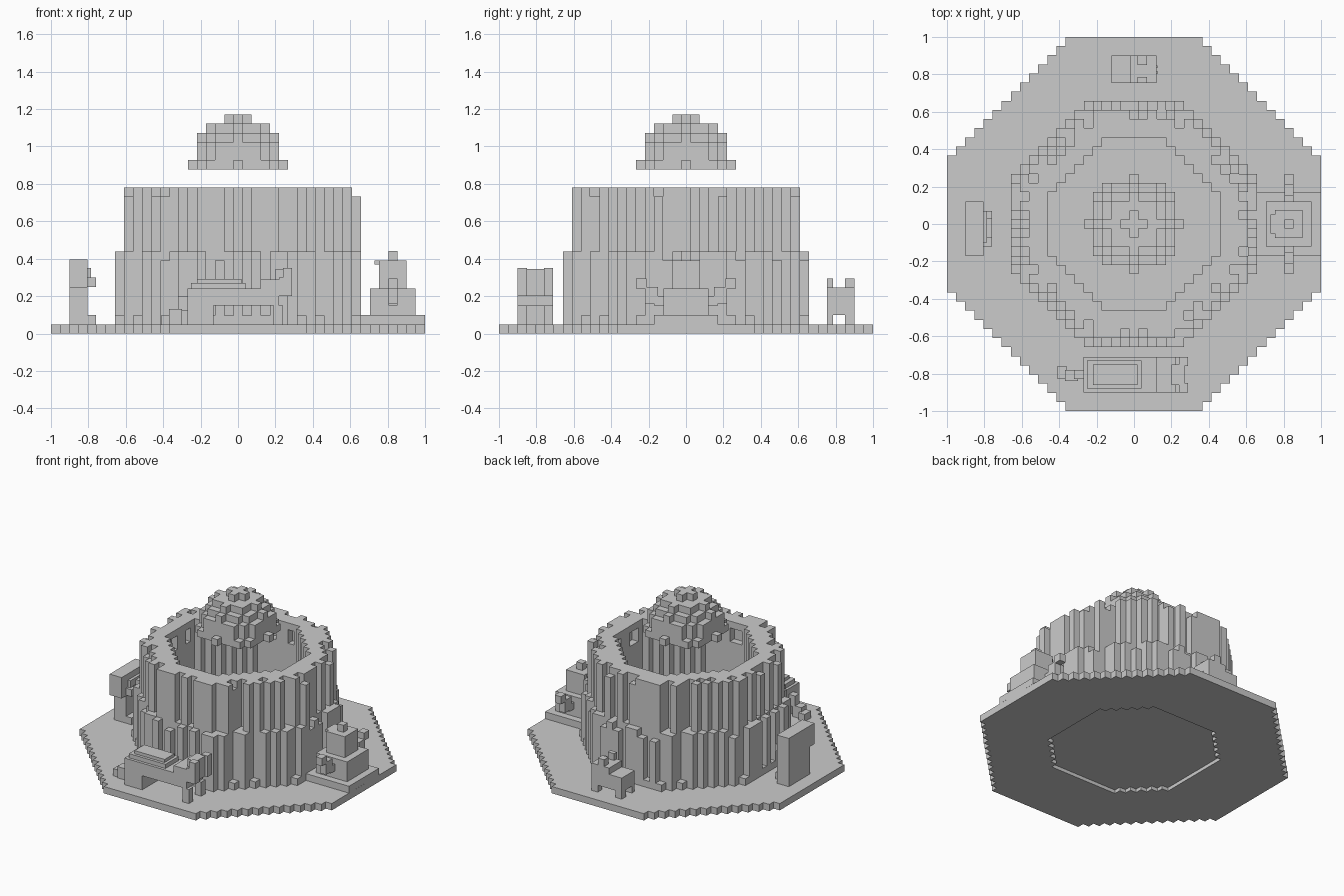
import bpy, bmesh, random
from mathutils import Vector

random.seed(7)
V = 2 / 41          # size of one block

old = bpy.data.objects.get("Cube")
if old:
    bpy.data.objects.remove(old, do_unlink=True)

stone = bpy.data.materials.new("stone grey")
stone.use_nodes = True
GREY = (0.6, 0.6, 0.6, 1)
stone.diffuse_color = GREY
stone.node_tree.nodes["Principled BSDF"].inputs["Base Color"].default_value = GREY


def finish(name, bm):
    mesh = bpy.data.meshes.new(name)
    bm.to_mesh(mesh)
    bm.free()
    mesh.materials.append(stone)
    bpy.context.collection.objects.link(bpy.data.objects.new(name, mesh))


def blocks(name, cells):
    """Skin a set of grid cells with their outer faces only."""
    bm = bmesh.new()
    verts = {}
    for cell in cells:
        for axis in range(3):
            for side in (-1, 1):
                n = list(cell)
                n[axis] += side
                if tuple(n) in cells:
                    continue
                a, b = (axis + 1) % 3, (axis + 2) % 3
                loop = []
                for da, db in ((0, 0), (1, 0), (1, 1), (0, 1))[::side]:
                    p = list(cell)
                    p[axis] += side > 0
                    p[a] += da
                    p[b] += db
                    p = tuple(p)
                    if p not in verts:
                        x, y, z = p
                        verts[p] = bm.verts.new(((x - .5) * V, (y - .5) * V, z * V))
                    loop.append(verts[p])
                bm.faces.new(loop)
    bmesh.ops.dissolve_limit(bm, angle_limit=0.01, verts=bm.verts, edges=bm.edges)
    finish(name, bm)


def box(name, x, y, z):
    """Box from (min, max) pairs."""
    bm = bmesh.new()
    bmesh.ops.create_cube(bm, size=1)
    for v in bm.verts:
        v.co = Vector([lo + (c + .5) * (hi - lo) for c, (lo, hi) in zip(v.co, (x, y, z))])
    finish(name, bm)


def octagon(i, j, half, diagonal):
    return max(abs(i), abs(j)) <= half and abs(i) + abs(j) <= diagonal


grid = [(i, j) for i in range(-20, 21) for j in range(-20, 21)]

# Octagonal ground slab with a shallow recess underneath
blocks("ground_slab", {(i, j, 0) for i, j in grid
                       if octagon(i, j, 20, 27) and not octagon(i, j, 10, 15)})
box("recess_ceiling", (-.52, .52), (-.52, .52), (.025, .048))

# Tower: floor, hollow wall, fluted pillars and ledge, from the inside out.
# Each zone: half width, diagonal limit, tops of even and odd columns.
zones = ((9, 12, (2,), (2,)),
         (11, 15, (16,), (16,)),
         (12, 17, (16, 16, 16, 15), (9, 9, 16)),
         (13, 18, (9, 9, 9, 8), (2, 2, 9)))
tower = set()
for i, j in grid:
    along = i if abs(j) > abs(i) else j
    for half, diagonal, *tops in zones:
        if octagon(i, j, half, diagonal):
            tower |= {(i, j, k) for k in range(1, random.choice(tops[along % 2]))}
            break
tower |= {(13, -3, k) for k in range(1, 15)}

# Small niches high on the inner wall
for s in (-1, 1):
    for along in (-2, -1, 2):
        for k in (13, 14):
            tower -= {(s * 10, along, k), (along, s * 10, k)}
blocks("tower", tower)

# Floating dome with a small cross on top
dome = {(i, j, k + 18) for i, j in grid for k in range(6)
        if i * i + j * j + k * k <= 25 or (k == 5 and abs(i) + abs(j) <= 1)}
blocks("dome", dome)

# Front beast: body, stepped saddle, legs, head
box("beast_body", (-.27, .22), (-.9, -.71), (.15, .24))
box("beast_hind_legs", (-.27, -.13), (-.9, -.71), (.049, .15))
box("saddle_base", (-.25, .04), (-.88, -.73), (.24, .27))
box("saddle_top", (-.22, .02), (-.86, -.75), (.27, .292))
box("beast_neck", (.12, .22), (-.9, -.71), (.24, .29))
box("beast_head", (.2, .27), (-.86, -.75), (.2, .345))
for y in ((-.9, -.85), (-.76, -.71)):
    box("beast_front_leg", (.19, .24), y, (.049, .15))
    box("beast_cheek", (.22, .29), y, (.2, .3))
    box("beast_horn", (.24, .29), y, (.3, .35))
box("tail_root", (-.32, -.27), (-.83, -.78), (.12, .2))
box("tail_middle", (-.37, -.3), (-.84, -.78), (.049, .13))
box("tail_tip", (-.41, -.36), (-.83, -.76), (.049, .1))

# Side figure on a plinth, arms raised
box("plinth", (.65, 1), (-.17, .17), (.049, .098))
box("figure_base", (.705, .95), (-.12, .12), (.098, .24))
box("figure_body", (.755, .9), (-.075, .075), (.24, .39))
box("figure_crown", (.805, .854), (-.024, .024), (.39, .44))
box("figure_brow", (.73, .76), (-.05, .05), (.37, .39))
for s in (-1, 1):
    for part, lo, hi, z in (("upper_arm", .12, .17, (.15, .2)),
                            ("forearm", .15, .22, (.16, .25)),
                            ("fist", .21, .268, (.24, .295))):
        box("figure_" + part, (.805, .854), sorted((s * lo, s * hi)), z)

# Standing slab figure on the opposite side
box("slab_lower_body", (-.9, -.805), (-.12, .12), (.049, .245))
box("slab_upper_body", (-.9, -.805), (-.17, .12), (.245, .395))
box("slab_brow", (-.81, -.785), (-.1, .07), (.3, .35))
for y in ((-.12, -.07), (.03, .07)):
    box("slab_cheek", (-.81, -.76), y, (.25, .3))
box("slab_foot", (-.81, -.76), (-.12, .07), (.049, .098))

# Small rear animal: lower haunch, taller front, legs, ears
box("animal_haunch", (-.12, -.02), (.755, .9), (.098, .2))
box("animal_front", (-.02, .12), (.755, .9), (.098, .245))
for y in ((.755, .785), (.85, .9)):
    for x in ((-.12, -.07), (.07, .12)):
        box("animal_leg", x, y, (.049, .098))
    box("animal_ear", (.02, .07), y, (.245, .294))
for y in (.81, .84):
    for z in (.14, .165):
        box("animal_nostril", (.12, .126), (y - .007, y + .007), (z - .007, z + .007))
